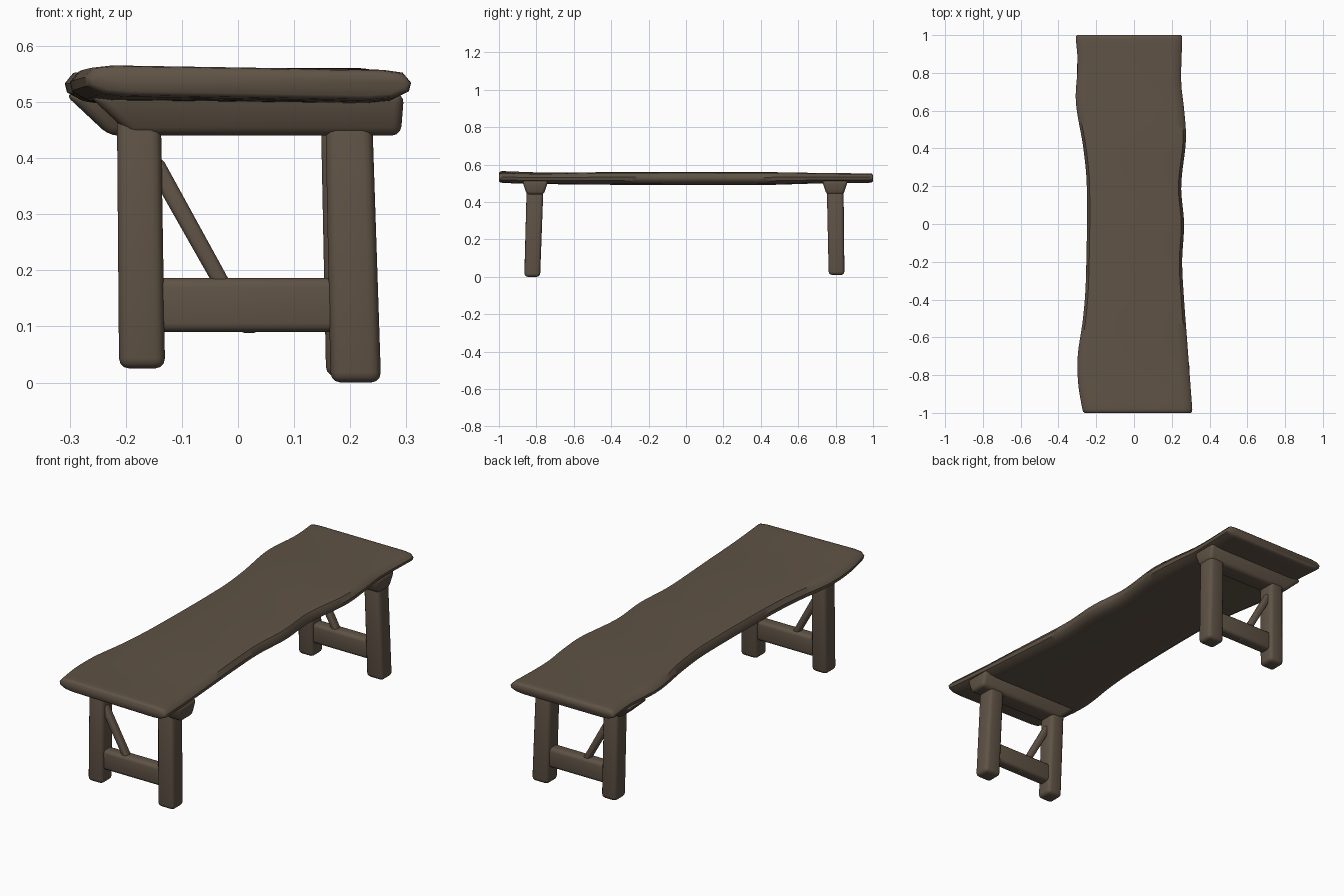
import bpy
import bmesh

cube = bpy.data.objects.get("Cube")
if cube:
    bpy.data.objects.remove(cube, do_unlink=True)

wood = bpy.data.materials.new("brown wood")
wood.use_nodes = True
colour = (0.115, 0.086, 0.06, 1)
wood.diffuse_color = colour
shader = next(n for n in wood.node_tree.nodes if n.type == "BSDF_PRINCIPLED")
shader.inputs["Base Color"].default_value = colour
shader.inputs["Roughness"].default_value = 0.8


def finish(name, bm, bevel=0.0):
    """Turn a bmesh into a smooth, rounded wooden part."""
    bmesh.ops.recalc_face_normals(bm, faces=bm.faces)
    if bevel:
        bmesh.ops.bevel(bm, geom=list(bm.edges), offset=bevel, segments=3,
                        profile=0.5, affect="EDGES", clamp_overlap=True)
    mesh = bpy.data.meshes.new(name)
    bm.to_mesh(mesh)
    bm.free()
    mesh.materials.append(wood)
    obj = bpy.data.objects.new(name, mesh)
    bpy.context.collection.objects.link(obj)
    bpy.ops.object.select_all(action="DESELECT")
    obj.select_set(True)
    bpy.context.view_layer.objects.active = obj
    bpy.ops.object.shade_smooth_by_angle(angle=0.8)
    return obj


def loft(bm, rings):
    """Skin closed rings of points and cap both ends."""
    loops = [[bm.verts.new(p) for p in ring] for ring in rings]
    n = len(loops[0])
    for a, b in zip(loops, loops[1:]):
        for i in range(n):
            j = (i + 1) % n
            bm.faces.new((a[i], a[j], b[j], b[i]))
    bm.faces.new(loops[0])
    bm.faces.new(loops[-1])


def block(name, z0, low, z1, high, bevel):
    """Tapered block between two rectangles (x0, x1, y0, y1)."""
    bm = bmesh.new()
    loft(bm, [[(r[0], r[2], z), (r[1], r[2], z), (r[1], r[3], z), (r[0], r[3], z)]
              for z, r in ((z0, low), (z1, high))])
    return finish(name, bm, bevel)


def curve(points, y):
    """Smooth interpolation through (y, value) points."""
    i = 0
    while i < len(points) - 2 and y > points[i + 1][0]:
        i += 1
    (y0, a), (y1, b) = points[i], points[i + 1]

    def slope(k):
        p, q = points[max(k - 1, 0)], points[min(k + 1, len(points) - 1)]
        return (q[1] - p[1]) / (q[0] - p[0])

    h = y1 - y0
    t = (y - y0) / h
    m0, m1 = slope(i) * h, slope(i + 1) * h
    return (a + m0 * t + (3 * (b - a) - 2 * m0 - m1) * t ** 2
            + (2 * (a - b) + m0 + m1) * t ** 3)


# Seat plank with wavy natural edges
right_edge = [(-1, -.27), (-.85, -.295), (-.7, -.298), (-.5, -.27), (-.3, -.255),
              (.2, -.25), (.4, -.268), (.65, -.308), (.85, -.298), (1, -.31)]
left_edge = [(-1, .31), (-.8, .295), (-.6, .28), (-.4, .265), (-.2, .255), (0, .265),
             (.2, .25), (.45, .275), (.6, .266), (.75, .25), (1, .256)]
top_z = [(-1, .562), (-.75, .556), (-.4, .56), (.4, .56), (.75, .555), (1, .553)]
base_z = [(-1, .507), (-.85, .5), (-.5, .493), (.4, .491), (.7, .499), (1, .503)]
# Edge profile: inset from the side, height fraction
side = [(.07, 0), (.03, .08), (.004, .32), (0, .6), (.015, .92), (.05, 1)]

bm = bmesh.new()
rings = []
steps = 64
stations = [-1, -.994] + [-.98 + 1.96 * i / steps for i in range(steps + 1)] + [.994, 1]
for y in stations:
    shrink = .009 if abs(y) == 1 else .002 if abs(y) > .99 else 0
    xr, xl = curve(right_edge, y) + shrink, curve(left_edge, y) - shrink
    zb, zt = curve(base_z, y) + shrink, curve(top_z, y) - shrink
    tilt = .012 * max(0, -y - .6)

    def point(x, f):
        return (x, y, zb + (zt - zb) * f - tilt * x / .28)

    rings.append([point(xl - d, f) for d, f in side]
                 + [point(xr + d, f) for d, f in reversed(side)])
loft(bm, rings)
finish("seat_plank", bm)

# One leg frame at each end: lean is the shift of the leg tops along y
for end, y, lean, shift, feet in (("front", -.822, .016, 0, (.025, 0)),
                                  ("back", .805, -.008, -.008, (.025, .01))):
    yt = y + lean
    block(end + "_right_leg", feet[0], (-.212, -.13, y - .042, y + .042),
          .51, (-.216, -.138, yt - .045, yt + .045), .018)
    block(end + "_left_leg", feet[1], (.165 + shift, .255 + shift, y - .042, y + .042),
          .51, (.155 + shift, .238 + shift, yt - .045, yt + .045), .018)
    # Header under the plank, flared where it meets the seat
    low, high = ((-.19, .29), (-.27, .296)) if end == "front" else ((-.23, .235), (-.31, .245))
    block(end + "_header", .44, (*low, yt - .045, yt + .045),
          .515, (*high, yt - .07, yt + .07), .016)
    # Lower stretcher and slanted brace
    ym = y + lean * .3
    block(end + "_stretcher", .09, (-.17, .2, ym - .03, ym + .03),
          .186, (-.17, .2, ym - .03, ym + .03), .016)
    block(end + "_brace", .088, (.005, .036, ym - .02, ym + .02),
          .4, (-.172, -.135, ym - .018, ym + .018), .01)
